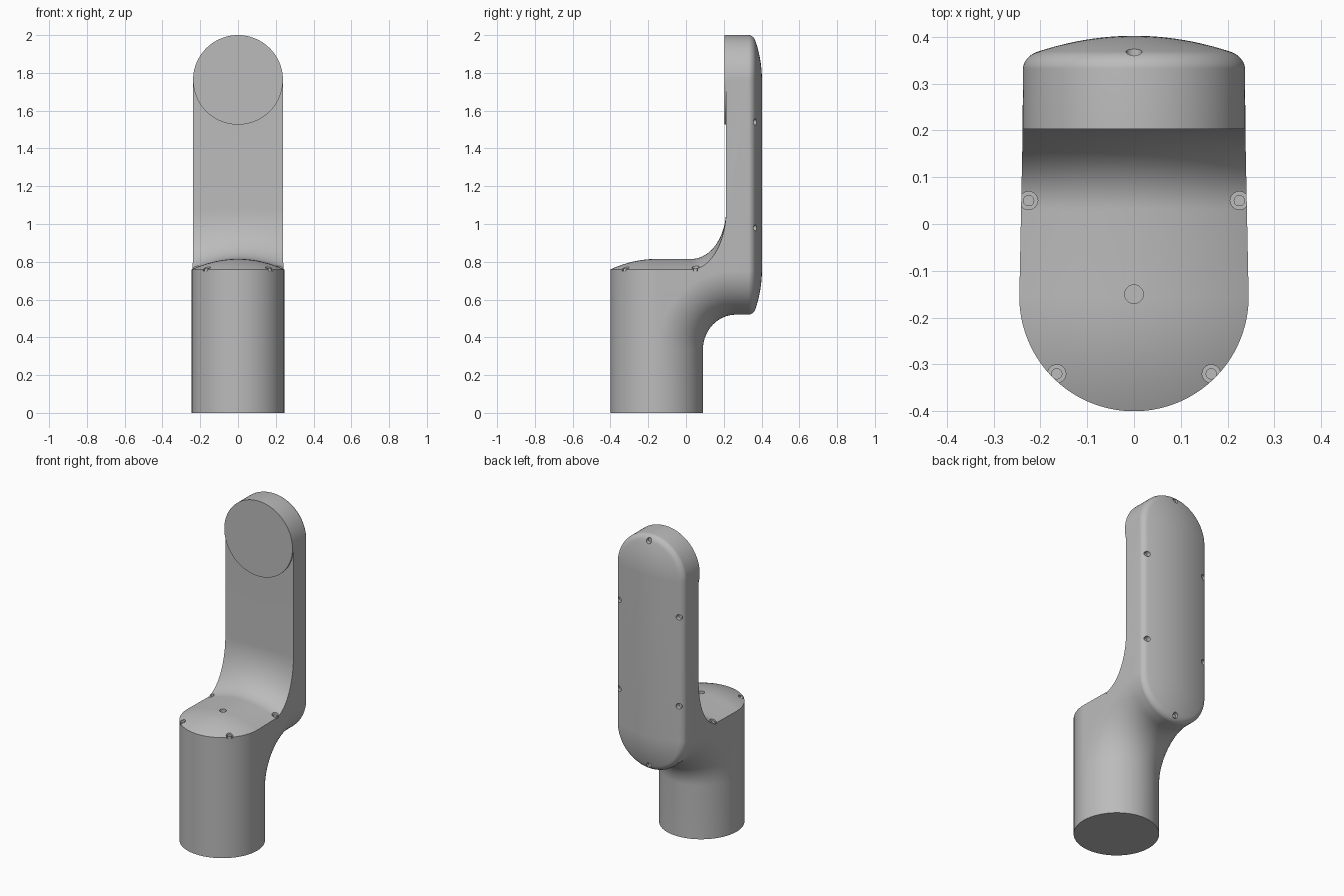
import bpy, bmesh, math
from mathutils import Matrix

if "Cube" in bpy.data.objects:
    bpy.data.objects.remove(bpy.data.objects["Cube"])

grey = bpy.data.materials.new("light grey")
grey.diffuse_color = (0.5, 0.5, 0.5, 1)
grey.use_nodes = True
grey.node_tree.nodes["Principled BSDF"].inputs["Base Color"].default_value = grey.diffuse_color

RB, RA = 0.245, 0.237          # base and arm radii
YB = -0.155                    # base axis
Z0, Z1 = 0.757, 1.763          # arm end centres
N = 20


def half_width(y):
    k = min(max((y - YB) / 0.4, 0), 1)
    return RB + (RA - RB) * k


def back(d):
    e = min(max((d - 0.88) / 0.12, 0), 1)
    return 0.402 - 0.045 * d * d - 0.025 * (1 - math.sqrt(1 - e * e))


def section(t):
    """Side outline (y, z) of the link at sideways angle t."""
    u, c = math.sin(t), math.cos(t)
    sb, sa = RB * c, RA * c
    quarter = [math.pi / 2 * i / N for i in range(N + 1)]
    p = [(YB - sb, 0), (YB - sb, 0.35)]
    # domed cap of the base
    for a in quarter:
        f = math.cos(a)
        p.append((YB - sb * f, 0.815 - 0.055 * (u * u + (c * f) ** 2)))
    # upper fillet into the arm
    top = 0.815 - 0.055 * u * u
    for a in quarter:
        p.append((0.03 + 0.183 * math.sin(a), 1.08 - (1.08 - top) * math.cos(a)))
    # raised round pad at the top of the arm
    p += [(0.213, Z1 - sa), (0.203, Z1 - sa), (0.203, Z1 + sa)]
    # domed back cover
    for a in quarter:
        f = math.cos(a)
        p.append((back(math.hypot(u, c * f)), Z1 + sa * f))
    for a in quarter:
        f = math.sin(a)
        p.append((back(math.hypot(u, c * f)), Z0 - sa * f))
    # lower elbow
    for a in quarter:
        p.append((0.265 - (0.42 - sb) * math.sin(a), 0.337 + (0.42 - sa) * math.cos(a)))
    p.append((YB + sb, 0))
    return [(u * half_width(y), y, z) for y, z in p]


def finish(name, bm):
    bmesh.ops.recalc_face_normals(bm, faces=bm.faces)
    me = bpy.data.meshes.new(name)
    bm.to_mesh(me)
    bm.free()
    me.materials.append(grey)
    ob = bpy.data.objects.new(name, me)
    bpy.context.collection.objects.link(ob)
    return ob


# Main body lofted sideways
bm = bmesh.new()
STEPS = 64
rows = []
for i in range(STEPS + 1):
    t = math.radians(-88.5 + 177 * i / STEPS)
    rows.append([bm.verts.new(v) for v in section(t)])
n = len(rows[0])
for a, b in zip(rows, rows[1:]):
    for j in range(n):
        k = (j + 1) % n
        bm.faces.new((a[j], a[k], b[k], b[j]))
bm.faces.new(rows[0])
bm.faces.new(rows[-1])
bmesh.ops.remove_doubles(bm, verts=bm.verts, dist=1e-5)
body = finish("arm_link_body", bm)


def add_cylinder(bm, pos, axis, r, length):
    """Cylinder starting at pos and running outwards along +z or +y."""
    rot = Matrix.Rotation(-math.pi / 2, 4, 'X') if axis == 'y' else Matrix()
    m = Matrix.Translation(pos) @ rot @ Matrix.Translation((0, 0, length / 2))
    bmesh.ops.create_cone(bm, cap_ends=True, segments=24, radius1=r, radius2=r,
                          depth=length, matrix=m)


# Screw positions: floor of each recess
top_screws = [(s * x, y, 0.752) for s in (-1, 1) for x, y in ((0.225, 0.05), (0.165, -0.32))]
back_screws = [(s * 0.208, 0.344, z) for s in (-1, 1) for z in (0.98, 1.54)]
back_screws += [(0, 0.35, 1.968), (0, 0.35, 0.552)]

cut, heads = bmesh.new(), bmesh.new()
for p in top_screws:
    add_cylinder(cut, p, 'z', 0.0195, 0.1)
    add_cylinder(heads, (p[0], p[1], p[2] - 0.004), 'z', 0.012, 0.016)
for p in back_screws:
    add_cylinder(cut, p, 'y', 0.017, 0.1)
    add_cylinder(heads, (p[0], p[1] - 0.004, p[2]), 'y', 0.011, 0.01)
add_cylinder(cut, (0, -0.15, 0.795), 'z', 0.02, 0.1)
cutter = finish("screw_recess_cutter", cut)
cutter.hide_render = True
cutter.hide_set(True)
finish("screw_heads", heads)


def volume(me):
    b = bmesh.new()
    b.from_mesh(me)
    v = abs(b.calc_volume())
    b.free()
    return v


# Cut the screw recesses
before = volume(body.data)
mod = body.modifiers.new("recesses", 'BOOLEAN')
mod.operation, mod.solver, mod.object = 'DIFFERENCE', 'EXACT', cutter
dg = bpy.context.evaluated_depsgraph_get()
result = bpy.data.meshes.new_from_object(body.evaluated_get(dg))
body.modifiers.clear()
if abs(volume(result) / before - 1) < 0.03:
    body.data = result
bpy.data.objects.remove(cutter)

bpy.ops.object.select_all(action='DESELECT')
for ob in bpy.context.collection.objects:
    ob.select_set(True)
bpy.context.view_layer.objects.active = body
bpy.ops.object.shade_smooth_by_angle(angle=math.radians(30))
